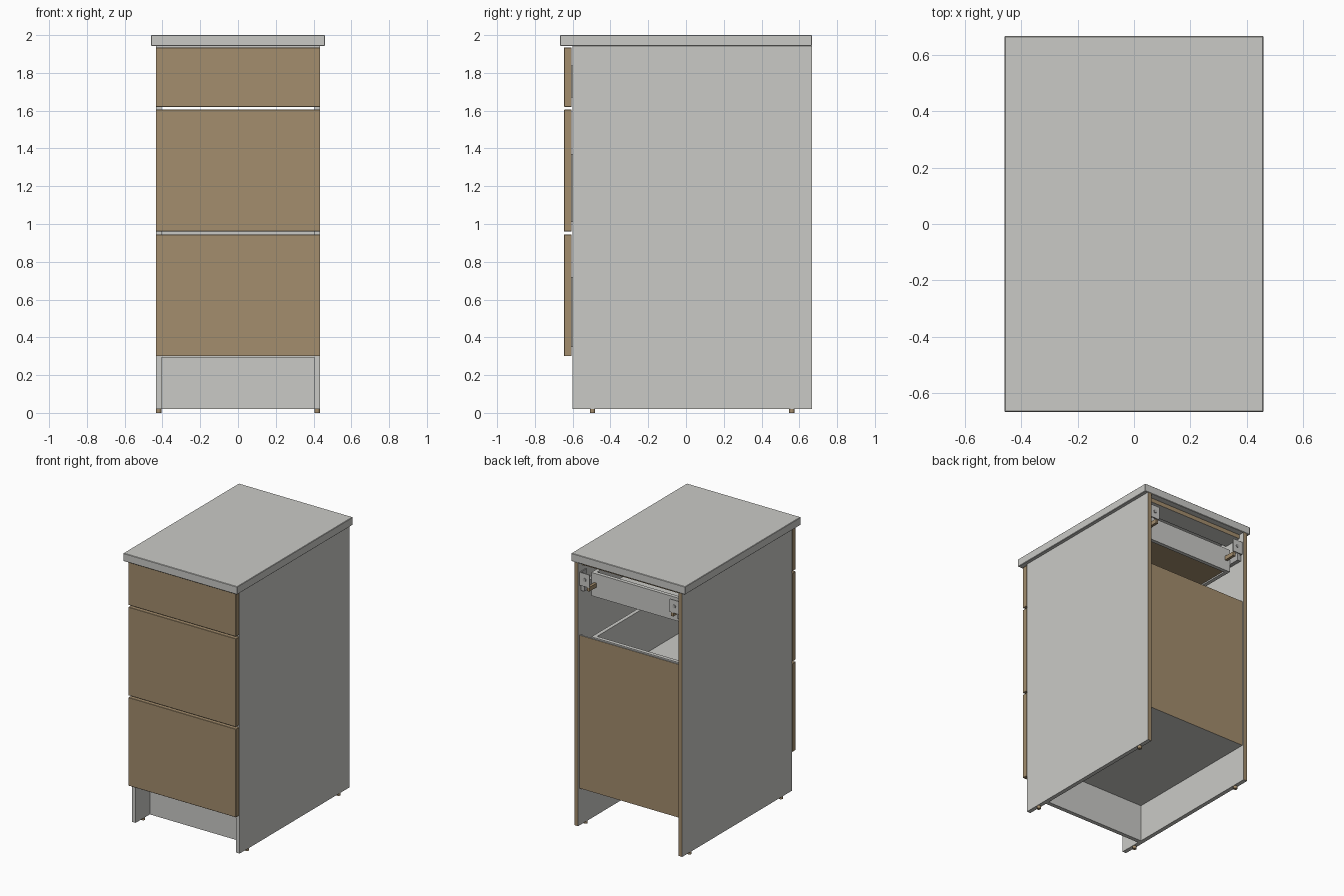
import bpy, bmesh
from mathutils import Vector

if "Cube" in bpy.data.objects:
    bpy.data.objects.remove(bpy.data.objects["Cube"])


def material(name, rgb):
    m = bpy.data.materials.new(name)
    m.diffuse_color = (*rgb, 1.0)
    m.use_nodes = True
    m.node_tree.nodes["Principled BSDF"].inputs["Base Color"].default_value = m.diffuse_color
    return m


WHITE = material("white_board", (0.59, 0.59, 0.565))
BROWN = material("brown_board", (0.366, 0.266, 0.153))
METAL = material("grey_metal", (0.45, 0.45, 0.44))


def box(name, x, y, z, mat, other=None, normal=None, bevel=0.0):
    """Box from ranges; faces pointing along `normal` take the `other` material."""
    bm = bmesh.new()
    bmesh.ops.create_cube(bm, size=1)
    for v in bm.verts:
        v.co = Vector([(a + b) / 2 + c * (b - a)
                       for (a, b), c in zip((x, y, z), v.co)])
    bm.normal_update()
    if other:
        for f in bm.faces:
            if f.normal.dot(Vector(normal)) > 0.9:
                f.material_index = 1
    if bevel:
        bmesh.ops.bevel(bm, geom=bm.edges[:], offset=bevel, segments=1, affect='EDGES')
    me = bpy.data.meshes.new(name)
    bm.to_mesh(me)
    bm.free()
    me.materials.append(mat)
    if other:
        me.materials.append(other)
    ob = bpy.data.objects.new(name, me)
    bpy.context.collection.objects.link(ob)
    return ob


def cylinder(name, centre, radius, depth, mat, along_y=False):
    bpy.ops.mesh.primitive_cylinder_add(
        vertices=16, radius=radius, depth=depth, location=centre,
        rotation=(1.5707963 if along_y else 0, 0, 0))
    ob = bpy.context.object
    ob.name = name
    ob.data.materials.append(mat)
    bpy.ops.object.shade_smooth_by_angle()


def span(s, a, b):
    """Mirror an x range to the left or right side."""
    return tuple(sorted((s * a, s * b)))


BACK, DOWN = (0, 1, 0), (0, 0, -1)

# Carcass: worktop, sides with raw back edges, bottom, plinth, back panel, rails
box("worktop", (-0.46, 0.46), (-0.667, 0.667), (1.942, 2.0), WHITE, bevel=0.003)
for s, side in ((-1, "left"), (1, "right")):
    box(side + "_side_panel", span(s, 0.405, 0.435), (-0.602, 0.666), (0.02, 1.942),
        WHITE, BROWN, BACK)
    for y, end in ((-0.495, "front"), (0.56, "back")):
        cylinder(f"{side}_{end}_foot", (s * 0.42, y, 0.0125), 0.014, 0.025, BROWN)
box("bottom_panel", (-0.405, 0.405), (-0.602, 0.64), (0.292, 0.322), WHITE, BROWN, BACK)
box("plinth", (-0.405, 0.405), (-0.44, -0.41), (0.02, 0.292), WHITE)
box("back_panel", (-0.405, 0.405), (0.64, 0.652), (0.292, 1.41), WHITE, BROWN, BACK)
box("back_top_rail", (-0.405, 0.405), (0.48, 0.62), (1.912, 1.942), WHITE, BROWN, BACK)
box("front_top_rail", (-0.405, 0.405), (-0.60, -0.46), (1.912, 1.942), WHITE, BROWN, BACK)

# Drawers: name, front z range, box z range
W, YF, YB, T = 0.375, -0.605, 0.557, 0.028
for name, front, (lo, hi) in (("bottom", (0.30, 0.945), (0.35, 0.72)),
                              ("middle", (0.96, 1.605), (1.01, 1.37)),
                              ("top", (1.62, 1.935), (1.67, 1.84))):
    box(name + "_drawer_front", (-0.435, 0.435), (-0.645, YF), front, BROWN, bevel=0.002)
    box(name + "_drawer_inner_front", (-W + T, W - T), (YF, YF + T), (lo, hi), WHITE)
    box(name + "_drawer_back", (-W + T, W - T), (YB - T, YB), (lo, hi), WHITE)
    box(name + "_drawer_floor", (-W + T, W - T), (YF + T, YB - T),
        (lo + 0.01, lo + 0.022), WHITE, BROWN, DOWN)
    for s, side in ((-1, "left"), (1, "right")):
        box(f"{name}_drawer_{side}_wall", span(s, W - T, W), (YF, YB), (lo, hi), WHITE)
        # Runner along the cabinet side
        mid = lo + 0.09
        box(f"{name}_{side}_runner", span(s, W + 0.002, 0.405), (-0.59, 0.635),
            (mid - 0.03, mid + 0.03), METAL)

# Rear brackets of the top runners, with a screw and a raw wood block below
for s, side in ((-1, "left"), (1, "right")):
    box(side + "_runner_bracket", span(s, 0.325, 0.398), (0.645, 0.652), (1.775, 1.87), WHITE)
    box(side + "_bracket_flange", span(s, 0.398, 0.405), (0.58, 0.652), (1.775, 1.87), METAL)
    cylinder(side + "_bracket_screw", (s * 0.362, 0.654, 1.825), 0.012, 0.008, METAL, True)
    box(side + "_bracket_block", span(s, 0.33, 0.35), (0.56, 0.645), (1.745, 1.775), BROWN)
